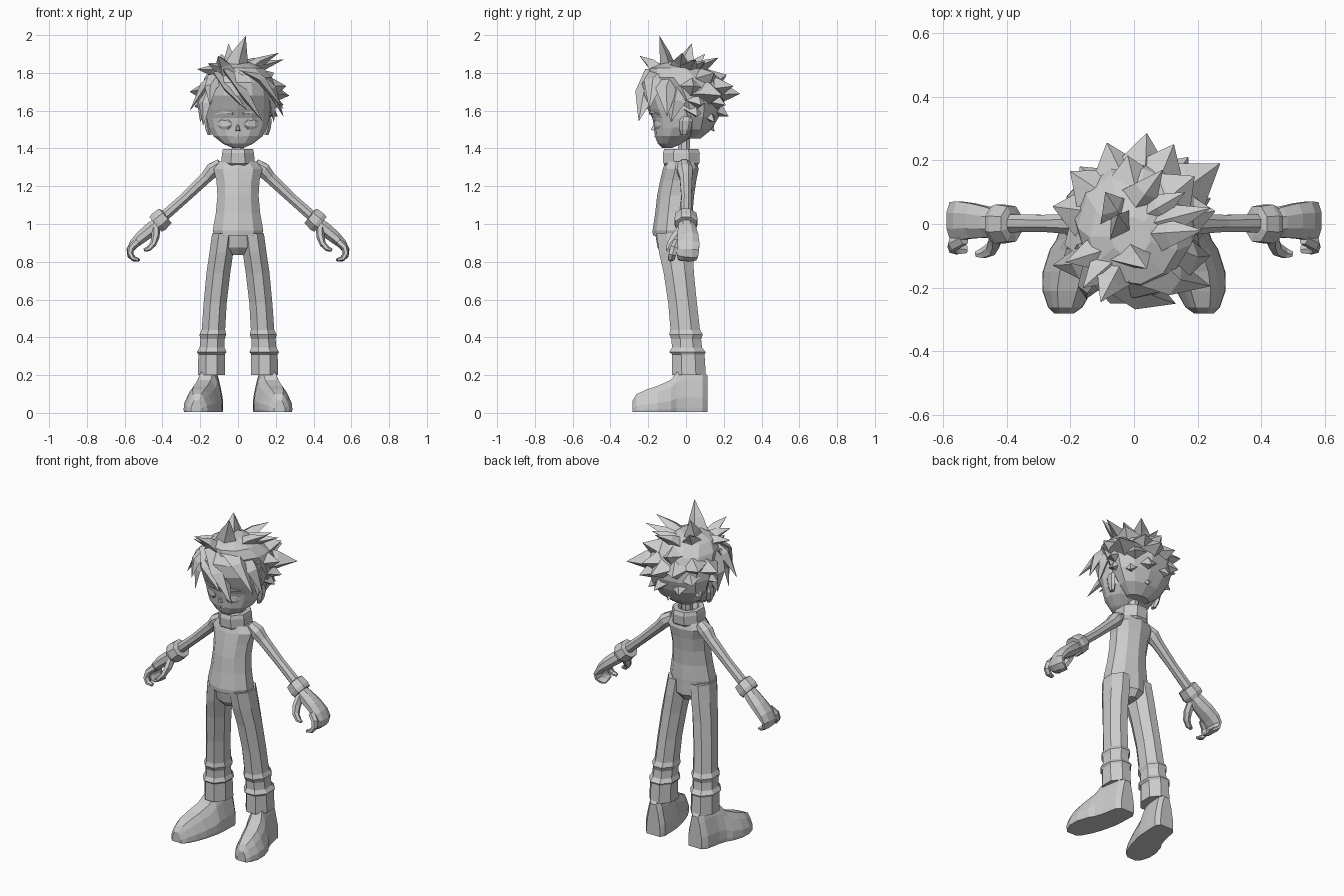
import bpy, bmesh, math, random
from mathutils import Vector

random.seed(4)
grey = bpy.data.materials.new("plain grey")
grey.diffuse_color = (0.6, 0.6, 0.6, 1)


def skin(name, rings):
    """Join rings of points into a closed, flat-shaded mesh."""
    bm = bmesh.new()
    vs = [[bm.verts.new(p) for p in r] for r in rings]
    n = len(vs[0])
    for a, b in zip(vs, vs[1:]):
        for i in range(n):
            j = (i + 1) % n
            bm.faces.new((a[i], a[j], b[j], b[i]))
    bm.faces.new(vs[0])
    bm.faces.new(vs[-1])
    bmesh.ops.remove_doubles(bm, verts=bm.verts, dist=0.0002)
    bmesh.ops.recalc_face_normals(bm, faces=bm.faces)
    me = bpy.data.meshes.new(name)
    bm.to_mesh(me)
    bm.free()
    me.materials.append(grey)
    ob = bpy.data.objects.new(name, me)
    bpy.context.collection.objects.link(ob)
    return ob


def stack(name, rows, n=8, s=1):
    """Level rings: z, centre x, centre y, radius x, radius y."""
    turn = math.pi / n
    k = 1 / math.cos(turn)
    skin(name, [[(s * (cx + rx * k * math.cos(2 * math.pi * i / n + turn)),
                  cy + ry * k * math.sin(2 * math.pi * i / n + turn), z)
                 for i in range(n)] for z, cx, cy, rx, ry in rows])


def tube(name, rows, n=8, s=1):
    """Rings square to a path: x, y, z, radius across y, thickness."""
    pts = [Vector(r[:3]) for r in rows]
    rings = []
    for i, p in enumerate(pts):
        t = (pts[min(i + 1, len(pts) - 1)] - pts[max(i - 1, 0)]).normalized()
        side = (Vector((0, 1, 0)) - t * t.y).normalized()
        up = t.cross(side)
        ring = []
        for j in range(n):
            a = 2 * math.pi * (j + .5) / n
            q = p + side * rows[i][3] * math.cos(a) + up * rows[i][4] * math.sin(a)
            ring.append((s * q.x, q.y, q.z))
        rings.append(ring)
    skin(name, rings)


def spike(name, base, tip, wide, thin, bend=(0, 0, 0), full=.55):
    """Four-sided lock of hair, optionally bent at the middle."""
    base, tip = Vector(base), Vector(tip)
    t = (tip - base).normalized()
    a = t.cross(Vector((0.2, 0.1, 1))).normalized()
    b = t.cross(a)
    mid = base.lerp(tip, .5) + Vector(bend)
    rings = []
    for p, k in ((base, 1), (mid, full), (tip, .01)):
        rings.append([p + a * wide * k, p + b * thin * k, p - a * wide * k, p - b * thin * k])
    skin(name, rings)


# Body, collar and neck
stack("sweater", [
    (.94, 0, -.07, .126, .1), (.965, 0, -.07, .134, .102), (1.06, 0, -.064, .117, .094),
    (1.15, 0, -.055, .109, .093), (1.23, 0, -.041, .114, .091), (1.29, 0, -.028, .13, .09),
    (1.33, 0, -.026, .098, .08)], 10)
stack("collar", [
    (1.305, 0, -.025, .078, .078), (1.32, 0, -.025, .088, .095), (1.375, 0, -.025, .085, .098),
    (1.397, 0, -.025, .08, .09), (1.397, 0, -.025, .055, .06), (1.36, 0, -.025, .045, .05)], 8)
stack("neck", [(1.33, 0, -.01, .03, .032), (1.48, 0, -.01, .03, .032)], 8)
stack("pelvis", [
    (.835, 0, -.052, .035, .06), (.875, 0, -.056, .085, .09), (.96, 0, -.064, .126, .096)], 10)

for s, label in ((1, "left"), (-1, "right")):
    # Trouser legs with two folded bands near the ankle
    stack(label + "_trouser_leg", [
        (.20, .14, .015, .072, .09), (.31, .14, .012, .07, .086), (.322, .139, .008, .078, .096),
        (.345, .137, .005, .066, .08), (.39, .135, .002, .064, .078), (.415, .133, 0, .071, .089),
        (.44, .13, -.004, .062, .078), (.58, .121, -.018, .061, .076), (.74, .104, -.038, .063, .08),
        (.85, .088, -.053, .063, .09), (.95, .075, -.064, .062, .092)], 8, s)
    # Shoe, lofted from heel to toe, with an upright sole edge
    profile = ((-.97, 0), (.97, 0), (1, .1), (.97, .34), (.68, .75), (.4, 1), (-.4, 1), (-.68, .75),
               (-.97, .34), (-1, .1))
    shoe = [(.115, .142, .045, .19), (.088, .145, .066, .225), (.0, .155, .073, .225),
            (-.05, .165, .08, .21), (-.08, .178, .087, .17), (-.15, .198, .089, .138),
            (-.21, .21, .078, .118), (-.262, .216, .054, .094), (-.282, .22, .03, .06)]
    skin(label + "_shoe", [[(s * (cx + u * w), y, v * h + .005) for u, v in profile]
                           for y, cx, w, h in shoe])
    # Arm and cuff
    tube(label + "_arm", [
        (.09, -.01, 1.315, .035, .035), (.135, -.005, 1.285, .046, .042), (.17, 0, 1.245, .036, .034),
        (.28, .002, 1.14, .029, .029), (.41, .002, 1.025, .031, .03)], 8, s)
    tube(label + "_cuff", [
        (.382, 0, 1.045, .038, .035), (.385, 0, 1.043, .06, .055), (.42, 0, 1.012, .066, .06),
        (.437, 0, .998, .06, .054), (.437, 0, .998, .035, .03)], 8, s)
    # Mitten-like hand, curled inward, with a separate fore finger and thumb
    tube(label + "_hand", [
        (.42, 0, 1.005, .042, .036), (.46, .005, .972, .052, .04), (.51, .01, .932, .06, .036),
        (.55, .01, .895, .066, .028), (.572, .01, .862, .064, .02), (.568, .008, .832, .06, .018),
        (.55, .005, .815, .054, .014), (.527, 0, .81, .045, .008)], 8, s)
    tube(label + "_finger", [
        (.535, -.045, .905, .022, .02), (.568, -.062, .872, .024, .018), (.571, -.072, .84, .022, .016),
        (.555, -.078, .817, .02, .014), (.525, -.08, .81, .013, .009)], 6, s)
    tube(label + "_thumb", [
        (.435, -.02, .975, .03, .024), (.437, -.055, .93, .028, .021), (.45, -.08, .893, .023, .017),
        (.475, -.092, .868, .018, .014), (.497, -.095, .862, .01, .008)], 6, s)
    # Ear, eyelid and brow
    stack(label + "_ear", [
        (1.47, .15, -.01, .01, .014), (1.50, .158, -.005, .014, .026), (1.545, .166, 0, .013, .03),
        (1.57, .165, .003, .008, .02)], 6, s)
    tube(label + "_eye", [
        (.035, -.164, 1.527, .008, .012), (.05, -.162, 1.53, .01, .03), (.085, -.148, 1.532, .01, .03),
        (.108, -.128, 1.53, .008, .016)], 6, s)
    tube(label + "_brow", [
        (.028, -.19, 1.585, .008, .006), (.075, -.176, 1.592, .009, .008),
        (.12, -.145, 1.582, .006, .004)], 4, s)

# Head, nose and mouth
stack("head", [
    (1.403, 0, -.1, .03, .025), (1.425, 0, -.085, .08, .062), (1.465, 0, -.062, .13, .1),
    (1.51, 0, -.04, .155, .126), (1.56, 0, -.038, .166, .136), (1.61, 0, -.046, .17, .155),
    (1.68, 0, -.056, .172, .176), (1.75, 0, -.06, .16, .168), (1.81, 0, -.06, .115, .12),
    (1.845, 0, -.06, .04, .04)], 14)
skin("nose", [[(-.018, -.15, 1.49), (.018, -.15, 1.49), (.012, -.15, 1.545), (-.012, -.15, 1.545)],
              [(-.006, -.186, 1.498), (.006, -.186, 1.498), (.003, -.176, 1.52), (-.003, -.176, 1.52)]])
tube("mouth", [(-.035, -.148, 1.46, .008, .003), (0, -.162, 1.465, .008, .006),
               (.035, -.148, 1.46, .008, .003)], 4)

# Hair mass over the crown and back
stack("hair_cap", [
    (1.452, 0, .035, .07, .04), (1.50, 0, .055, .13, .078), (1.57, .002, .06, .172, .112),
    (1.64, .005, .055, .19, .142), (1.71, .008, .032, .192, .165), (1.775, .005, -.012, .175, .18),
    (1.825, 0, -.04, .135, .145), (1.86, -.01, -.04, .06, .06)], 11)

# Crown spikes, given by their tips, rooted towards the parting
crown = [(.04, -.14, 1.995), (-.05, .03, 1.955), (.215, -.02, 1.905), (.24, .05, 1.87),
         (-.105, -.245, 1.89), (-.16, -.2, 1.85), (-.215, -.12, 1.82), (.09, .17, 1.88),
         (-.09, .1, 1.9), (.16, .1, 1.86)]
for i, tip in enumerate(crown):
    base = Vector((tip[0] * .2 - .03, tip[1] * .4 - .03, 1.78))
    spike(f"crown_spike_{i + 1}", base, tip, .085, .055, (0, 0, .015), .5)

# Broad back and side spikes that overlap into a fan
back = [(.04, .285, 1.69), (.125, .25, 1.73), (-.085, .255, 1.70), (.27, .19, 1.68), (-.2, .165, 1.73),
        (.19, .15, 1.80), (.255, .04, 1.73), (.24, .08, 1.63), (.21, .06, 1.57), (-.255, .055, 1.70),
        (-.23, .02, 1.62), (.06, .225, 1.57), (-.09, .2, 1.57), (.02, .15, 1.49), (.15, .15, 1.54),
        (-.17, .11, 1.54), (-.02, .215, 1.79), (.17, .21, 1.63), (-.17, .18, 1.64)]
core = Vector((0, 0, 1.68))
for i, tip in enumerate(back):
    tip = Vector(tip)
    spike(f"back_spike_{i + 1}", core.lerp(tip, .35), tip, .13, random.uniform(.09, .105),
          (0, 0, .012), .58)

# Broad fringe sweeping across the forehead, and locks beside the face
fringe = [((-.03, -.12, 1.80), (.13, -.25, 1.545), .11, .05, (-.02, -.03, .02), .55),
          ((-.09, -.12, 1.79), (.05, -.25, 1.6), .08, .035, (-.03, -.025, .015), .6),
          ((.02, -.08, 1.81), (.24, -.195, 1.61), .11, .05, (0, -.035, .045), .5),
          ((.07, -.07, 1.79), (.24, -.1, 1.57), .1, .05, (.025, -.02, .03), .55),
          ((.12, -.03, 1.76), (.19, -.08, 1.54), .09, .045, (.025, 0, 0), .6),
          ((-.08, -.09, 1.79), (-.255, -.13, 1.60), .09, .045, (-.01, -.015, .035), .55),
          ((-.12, -.1, 1.76), (-.185, -.15, 1.52), .07, .035, (-.025, -.015, 0), .55),
          ((-.12, -.03, 1.75), (-.20, -.02, 1.54), .09, .045, (-.025, 0, 0), .6),
          ((-.1, -.13, 1.78), (-.15, -.235, 1.63), .06, .035, (-.02, -.02, .02), .55)]
for i, (base, tip, wide, thin, bend, full) in enumerate(fringe):
    spike(f"fringe_lock_{i + 1}", base, tip, wide, thin, bend, full)
